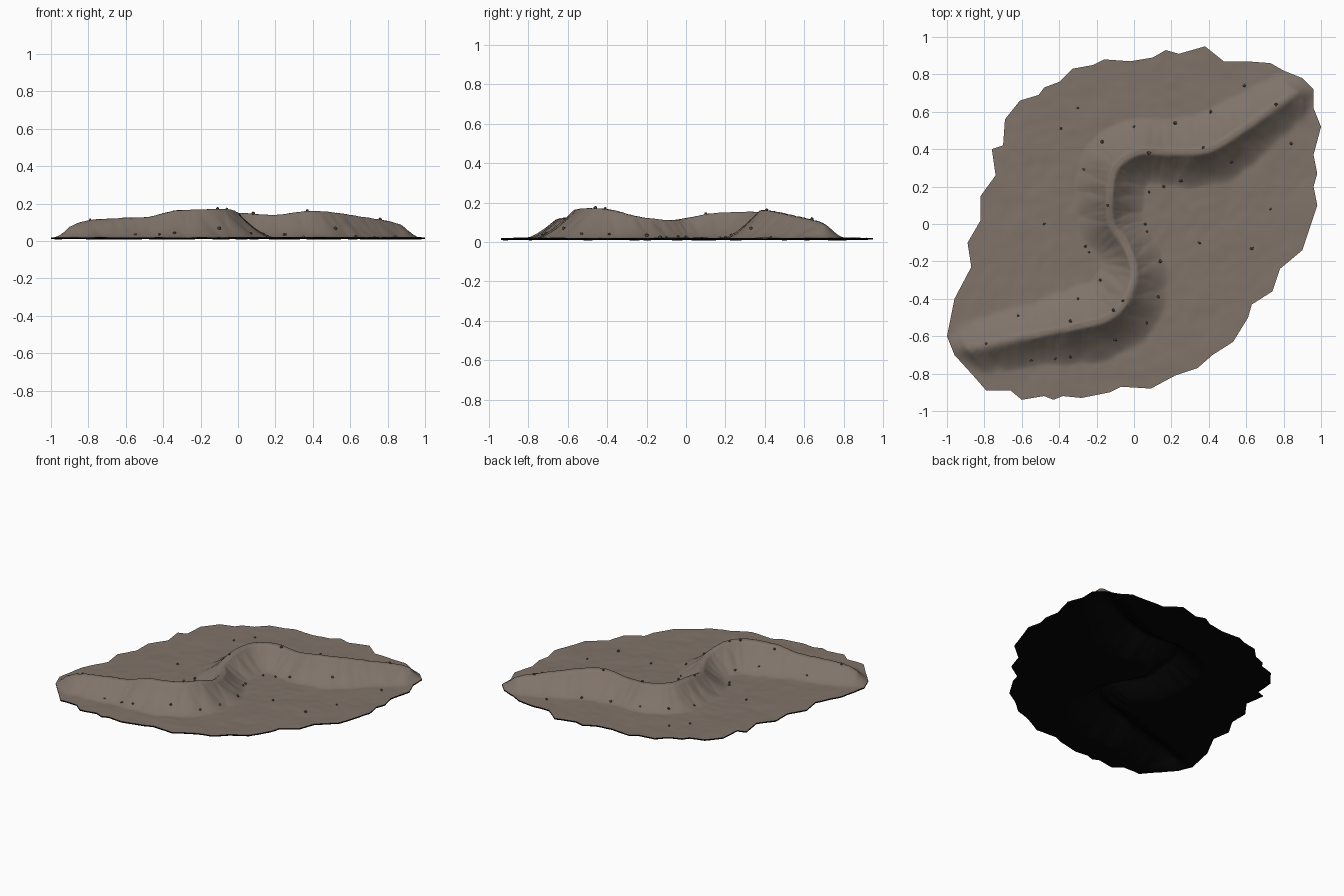
import bpy
import bmesh
import math
import random
from mathutils import Vector, Matrix, noise, kdtree

random.seed(4)
cube = bpy.data.objects.get("Cube")
if cube:
    bpy.data.objects.remove(cube, do_unlink=True)

GROUND = 0.019
THICKNESS = 0.008

# Ragged rim of the ground, counter-clockwise
RIM = [(.38, .95), (.24, .91), (.17, .93), (.1, .89), (-.02, .87), (-.16, .88),
       (-.22, .85), (-.33, .83), (-.4, .76), (-.48, .73), (-.51, .69), (-.61, .66),
       (-.69, .56), (-.7, .42), (-.76, .4), (-.74, .26), (-.82, .15), (-.82, .02),
       (-.89, -.1), (-.87, -.23), (-.96, -.4), (-1, -.6), (-.96, -.7), (-.86, -.81),
       (-.79, -.89), (-.66, -.89), (-.6, -.94), (-.48, -.92), (-.43, -.94),
       (-.38, -.92), (-.28, -.93), (-.13, -.9), (-.07, -.87), (.09, -.88),
       (.22, -.81), (.34, -.77), (.42, -.7), (.53, -.63), (.61, -.5), (.63, -.43),
       (.74, -.36), (.78, -.24), (.9, -.14), (.94, -.02), (.98, .1), (.96, .2),
       (.98, .27), (.96, .37), (1, .52), (.96, .62), (.96, .72), (.9, .78),
       (.8, .82), (.73, .86), (.6, .87), (.48, .87)]

# Winding crest of the ridge: x, y, top height
CREST = [(-.96, -.69, .025), (-.9, -.67, .07), (-.8, -.65, .108), (-.62, -.61, .123),
         (-.47, -.58, .128), (-.32, -.55, .165), (-.14, -.5, .17), (-.04, -.4, .163),
         (0, -.25, .128), (-.05, -.1, .112), (-.12, 0, .12), (-.13, .15, .145),
         (-.1, .3, .152), (.02, .385, .15), (.2, .385, .137), (.4, .4, .16),
         (.6, .52, .137), (.8, .66, .105), (.9, .72, .06), (.95, .75, .025)]

PEBBLES = [(-.3, .62), (-.39, .51), (-.17, .44), (-.27, .29), (0, .52), (.22, .54),
           (.41, .6), (.59, .74), (.76, .64), (.84, .43), (.37, .41), (.52, .33),
           (.08, .38), (.25, .23), (.16, .2), (.08, .17), (.73, .08), (.35, -.1),
           (.63, -.13), (-.48, 0), (-.14, .1), (.06, 0), (.07, -.04), (-.26, -.12),
           (-.24, -.15), (.14, -.2), (-.18, -.3), (-.06, -.41), (.13, -.39),
           (-.11, -.46), (.07, -.53), (-.34, -.52), (-.62, -.49), (-.79, -.64),
           (-.1, -.62), (-.55, -.73), (-.42, -.72), (-.34, -.71), (-.3, -.4)]


def make_material(name, color):
    mat = bpy.data.materials.new(name)
    mat.use_nodes = True
    mat.diffuse_color = (*color, 1)
    bsdf = mat.node_tree.nodes["Principled BSDF"]
    bsdf.inputs["Base Color"].default_value = (*color, 1)
    bsdf.inputs["Roughness"].default_value = 0.9
    return mat


def make_object(name, bm, mat):
    mesh = bpy.data.meshes.new(name)
    bm.to_mesh(mesh)
    bm.free()
    mesh.materials.append(mat)
    obj = bpy.data.objects.new(name, mesh)
    bpy.context.collection.objects.link(obj)
    return obj


def spline(points, steps):
    """Smooth curve through all points."""
    pts = [Vector(p) for p in points]
    pts = [2 * pts[0] - pts[1]] + pts + [2 * pts[-1] - pts[-2]]
    out = []
    for a, b, c, d in zip(pts, pts[1:], pts[2:], pts[3:]):
        for k in range(steps):
            t = k / steps
            out.append(b + (c - a) * t / 2 + (2 * a - 5 * b + 4 * c - d) * t * t / 2
                       + (3 * b - a - 3 * c + d) * t ** 3 / 2)
    return out + [pts[-2]]


# Ridge samples, each with its height over the ground and its slope width
crest = spline(CREST, 14)
tree = kdtree.KDTree(len(crest))
ridge = []
for i, p in enumerate(crest):
    tree.insert((p.x, p.y, 0), i)
    rise = max(p.z - GROUND, 0.004)
    ribs = noise.noise(Vector((i * 0.45, 0, 3)))
    ridge.append((rise, (0.04 + 0.93 * rise) * (1 + 0.25 * ribs)))
tree.balance()


def height(x, y, edge=1):
    """Ground bumps plus the ridge, which sinks to the ground at the rim."""
    z = GROUND + 0.004 * noise.noise(Vector((x * 6, y * 6, 0)))
    z += 0.002 * noise.noise(Vector((x * 17, y * 17, 5)))
    top = 0
    for _, i, dist in tree.find_range((x, y, 0), 0.25):
        rise, width = ridge[i]
        t = max(0, dist - 0.018) / width
        if t < 1:
            top = max(top, rise * (1 - t) ** 1.35)
    return z + top * min(1, edge / 0.06) ** 0.7


# Terrain: a sheet of rings shrinking from the rim to the middle
soil = make_material("brown soil", (0.215, 0.172, 0.142))
rim = []
for (ax, ay), (bx, by) in zip(RIM, RIM[1:] + RIM[:1]):
    rim += [(ax + (bx - ax) * k / 5, ay + (by - ay) * k / 5) for k in range(5)]

RINGS = 100
bm = bmesh.new()
middle = bm.verts.new((0, 0, height(0, 0)))
inner = None
for r in range(1, RINGS + 1):
    s = r / RINGS
    ring = [bm.verts.new((x * s, y * s, height(x * s, y * s, 1 - s))) for x, y in rim]
    for i in range(len(ring)):
        j = (i + 1) % len(ring)
        if inner:
            bm.faces.new((inner[i], ring[i], ring[j], inner[j]))
        else:
            bm.faces.new((middle, ring[i], ring[j]))
    inner = ring
for face in bm.faces:
    face.smooth = True
under = bm.copy()
make_object("terrain", bm, soil)

# Black underside: the same sheet just below, with a thin wall up to the rim
black = make_material("black underside", (0.0015, 0.0015, 0.0015))
bmesh.ops.translate(under, verts=under.verts, vec=(0, 0, -THICKNESS))
bmesh.ops.reverse_faces(under, faces=under.faces)
border = [e for e in under.edges if e.is_boundary]
wall = bmesh.ops.extrude_edge_only(under, edges=border)["geom"]
bmesh.ops.translate(under, vec=(0, 0, THICKNESS),
                    verts=[g for g in wall if isinstance(g, bmesh.types.BMVert)])
for face in wall:
    if isinstance(face, bmesh.types.BMFace):
        face.normal_update()
        if face.normal.dot(face.calc_center_median()) < 0:
            face.normal_flip()
make_object("underside", under, black)

# Pebbles scattered over the ground and the ridge
stone = make_material("dull stone", (0.13, 0.105, 0.087))
bm = bmesh.new()
for x, y in PEBBLES:
    size = random.uniform(0.007, 0.011)
    place = (Matrix.Translation((x, y, height(x, y) + size * 0.3))
             @ Matrix.Rotation(random.uniform(0, math.tau), 4, "Z")
             @ Matrix.Diagonal((1, random.uniform(0.7, 1), 0.9, 1)))
    made = bmesh.ops.create_icosphere(bm, subdivisions=1, radius=size, matrix=place)
    for v in made["verts"]:
        v.co += noise.random_unit_vector() * size * 0.15
make_object("pebbles", bm, stone)
